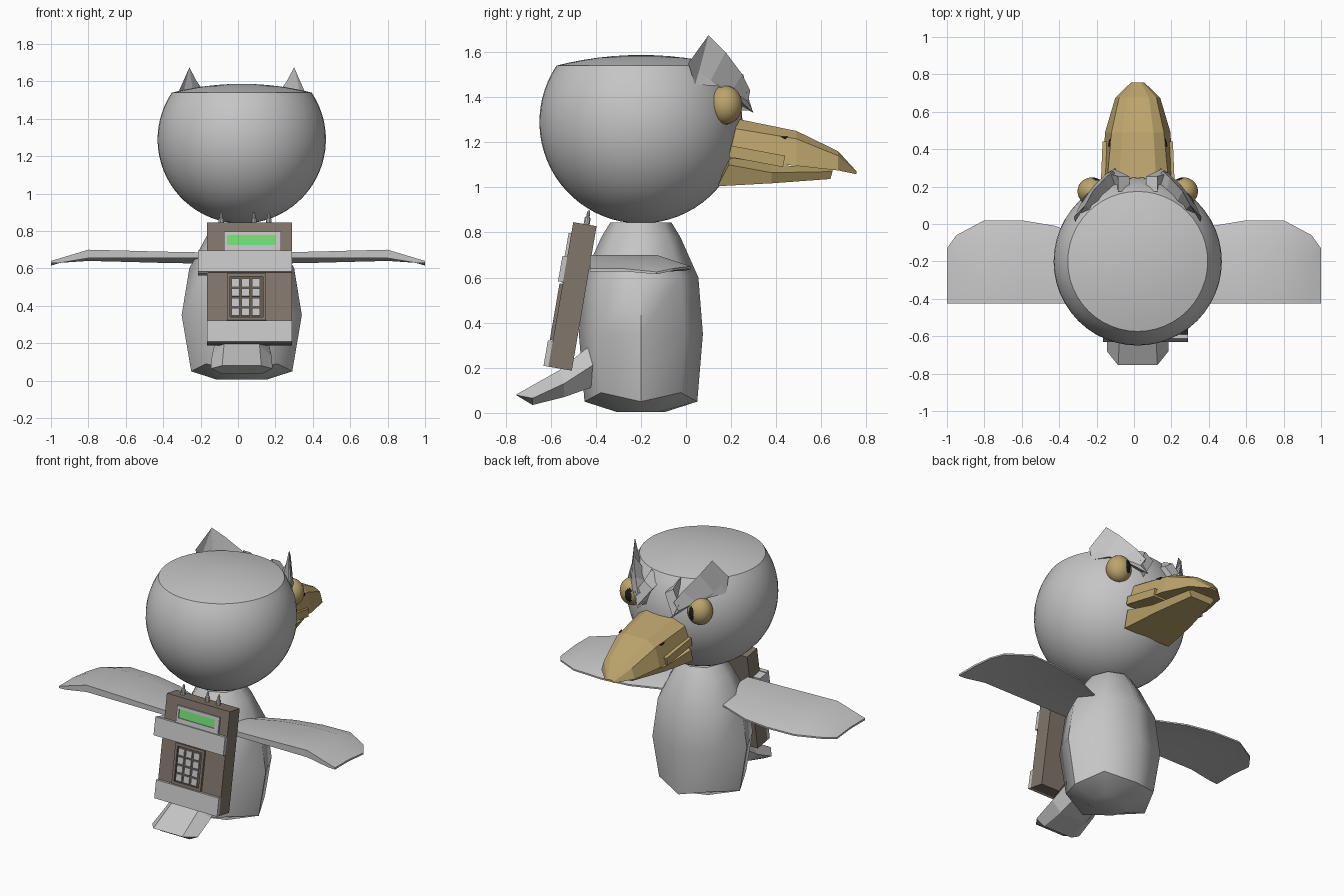
import bpy, bmesh, math
from mathutils import Vector, Matrix

if "Cube" in bpy.data.objects:
    bpy.data.objects.remove(bpy.data.objects["Cube"])

CX = 0.02  # centre line of head and body


def mat(name, r, g, b):
    m = bpy.data.materials.new(name)
    m.diffuse_color = (r, g, b, 1)
    m.use_nodes = True
    m.node_tree.nodes["Principled BSDF"].inputs["Base Color"].default_value = m.diffuse_color
    return m


GREY = mat("light grey", .56, .56, .56)
GOLD = mat("dull gold", .50, .37, .15)
BROWN = mat("grey brown", .22, .18, .145)
DARK = mat("dark brown", .13, .10, .08)
GREEN = mat("screen green", .17, .72, .18)
BLACK = mat("black", .012, .012, .012)


def finish(bm, name, *mats, smooth=None):
    bmesh.ops.recalc_face_normals(bm, faces=bm.faces)
    me = bpy.data.meshes.new(name)
    bm.to_mesh(me)
    bm.free()
    ob = bpy.data.objects.new(name, me)
    bpy.context.collection.objects.link(ob)
    for m in mats:
        me.materials.append(m)
    if smooth:
        bpy.ops.object.select_all(action='DESELECT')
        ob.select_set(True)
        bpy.context.view_layer.objects.active = ob
        bpy.ops.object.shade_smooth_by_angle(angle=math.radians(smooth))
    return ob


def loft(name, rings, m, smooth=None):
    """Skin a list of equal closed rings, capped at both ends."""
    bm = bmesh.new()
    vs = [[bm.verts.new(p) for p in r] for r in rings]
    n = len(rings[0])
    for a, b in zip(vs, vs[1:]):
        for i in range(n):
            j = (i + 1) % n
            bm.faces.new((a[i], a[j], b[j], b[i]))
    bm.faces.new(vs[0])
    bm.faces.new(vs[-1])
    return finish(bm, name, m, smooth=smooth)


def circle(c, r, z, n):
    return [(c[0] + r * math.cos(2 * math.pi * i / n),
             c[1] + r * math.sin(2 * math.pi * i / n), z) for i in range(n)]


# Head: sphere with a shallow domed lid
R, HZ = .45, 1.29
prof = []
top = math.asin(.25 / R)
for i in range(25):
    a = -math.pi / 2 + .02 + (top + math.pi / 2 - .02) * i / 24
    prof.append((R * math.cos(a), HZ + R * math.sin(a)))
for i in range(1, 7):
    t = 1 - i / 6 * .98
    prof.append((.375 * t, 1.54 + .047 * (1 - t * t)))
loft("head", [circle((CX, -.2), r, z, 48) for r, z in prof], GREY, smooth=20)

# Body: eight sided, with a wavy lower rim and flat underside
rings = []
for z, rx, ry, wave in [(.005, .13, .11, 0), (.05, .265, .25, .04), (.35, .315, .275, 0),
                        (.60, .275, .255, 0), (.78, .18, .175, 0), (.845, .13, .135, 0)]:
    rings.append([(CX + rx * 1.02 * math.cos(i * math.pi / 4), -.2 + ry * math.sin(i * math.pi / 4),
                   z + wave * (i % 2)) for i in range(8)])
loft("body", rings, GREY, smooth=48)


# Tail
def tail_ring(y, wt, ws, zt, zs, zb, dy=0):
    return [(CX - wt, y, zt), (CX + wt, y, zt), (CX + ws, y + dy, zs),
            (CX + wt, y + dy, zb), (CX - wt, y + dy, zb), (CX - ws, y + dy, zs)]


loft("tail", [tail_ring(-.40, .09, .14, .32, .22, .12), tail_ring(-.56, .095, .16, .19, .13, .07, .02),
              tail_ring(-.755, .105, .165, .08, .065, .035, .075)], GREY)

# Wings: shallow arched blades
for s, side in ((1, "right"), (-1, "left")):
    rings = []
    for x, ylead, zt, th in [(.15, -.12, .685, .03), (.42, -.01, .69, .035), (.60, .02, .695, .04),
                             (.80, .02, .70, .045), (.95, -.06, .655, .025), (1.0, -.13, .64, .012)]:
        mid = ylead - .15
        drop = .05 if x < .9 else .015
        rings.append([(s * x, -.425, zt), (s * x, mid, zt), (s * x, ylead, zt - drop),
                      (s * x, ylead, zt - drop - .01), (s * x, mid, zt - th), (s * x, -.425, zt - th)])
    loft(side + "_wing", rings, GREY, smooth=25)


# Beak: faceted upper and lower halves
def beak_ring(y, wt, wb, zt, zs, zb, back=0):
    return [(CX - wt * .6, y, zt), (CX + wt * .6, y, zt), (CX + wt, y, zs), (CX + wb, y - back, zb),
            (CX - wb, y - back, zb), (CX - wt, y, zs)]


loft("upper_beak", [beak_ring(.22, .165, .19, 1.305, 1.26, 1.13, .03),
                    beak_ring(.49, .14, .175, 1.25, 1.215, 1.095),
                    beak_ring(.675, .10, .12, 1.16, 1.14, 1.075),
                    beak_ring(.757, .025, .035, 1.07, 1.065, 1.058)], GOLD)
loft("lower_beak", [beak_ring(.19, .19, .17, 1.135, 1.10, 1.005, .05),
                    beak_ring(.38, .155, .135, 1.10, 1.065, 1.018),
                    beak_ring(.65, .095, .075, 1.085, 1.07, 1.037, .01)], GOLD)

for s, side in ((1, "right"), (-1, "left")):
    # Mouth corner strip
    loft(side + "_mouth_corner",
         [[(CX + s * x, y, z) for x, y, z in r] for r in (
             [(.10, .20, 1.185), (.198, .20, 1.185), (.198, .19, 1.135), (.10, .19, 1.135)],
             [(.10, .44, 1.14), (.188, .44, 1.14), (.188, .43, 1.09), (.10, .43, 1.09)])], GOLD)
    # Nostril plate
    loft(side + "_nostril",
         [[(CX + s * (x + d), y, z) for x, y, z in
           ((.151, .415, 1.226), (.142, .455, 1.226), (.147, .44, 1.213))] for d in (0, .008)], BLACK)

    # Eye with the pupil chosen by facing direction
    bm = bmesh.new()
    bmesh.ops.create_uvsphere(bm, u_segments=32, v_segments=24, radius=1,
                              matrix=Matrix.Rotation(math.pi / 2, 4, 'X'))
    look = Vector((-s * .25, .97, 0)).normalized()
    across = look.cross(Vector((0, 0, 1)))
    for f in bm.faces:
        d = f.calc_center_median().normalized()
        if d.dot(look) > 0 and (d.dot(across) / .30) ** 2 + (d.z / .52) ** 2 < 1:
            f.material_index = 1
    bm.transform(Matrix.Translation((CX + s * .245, .175, 1.365)) @
                 Matrix.Diagonal((.077, .074, .086, 1)))
    finish(bm, side + "_eye", GOLD, BLACK, smooth=40)

    # Brow: blade falling from a raised outer end to the beak
    stations = [
        [(.28, .10, 1.675), (.335, .01, 1.55), (.34, .04, 1.455), (.25, .07, 1.48)],
        [(.24, .175, 1.60), (.30, .11, 1.475), (.29, .14, 1.45), (.20, .10, 1.48)],
        [(.17, .25, 1.50), (.235, .205, 1.43), (.22, .20, 1.42), (.15, .16, 1.45)],
        [(.13, .285, 1.43), (.16, .275, 1.38), (.12, .30, 1.33), (.09, .20, 1.38)]]
    loft(side + "_brow", [[(CX + s * x, y, z) for x, y, z in r] for r in stations], GREY)
    # Short inner arm rising to the lid
    arm = [[(.16, .27, 1.42), (.13, .295, 1.34), (.09, .20, 1.34), (.11, .19, 1.42)],
           [(.105, .255, 1.50), (.045, .255, 1.46), (.045, .17, 1.48), (.105, .175, 1.545)]]
    loft(side + "_brow_inner", [[(CX + s * x, y, z) for x, y, z in r] for r in arm], GREY)

# Device worn on the front, built upright then leaned back
LEAN = Matrix.Translation((0, -.61, .205)) @ Matrix.Rotation(math.radians(-9.75), 4, 'X')


def block(name, x0, x1, y0, y1, z0, z1, m):
    bm = bmesh.new()
    bmesh.ops.create_cube(bm, size=1)
    bm.transform(LEAN @ Matrix.Translation(((x0 + x1) / 2, (y0 + y1) / 2, (z0 + z1) / 2)) @
                 Matrix.Diagonal((x1 - x0, y1 - y0, z1 - z0, 1)))
    return finish(bm, name, m)


block("device_case", -.165, .29, 0, .105, 0, .65, BROWN)
block("lower_strap", -.165, .29, -.022, .002, .0, .115, GREY)
block("upper_strap", -.215, .29, -.022, .002, .38, .495, GREY)
block("strap_end", -.215, -.163, -.005, .07, .375, .49, GREY)

# Screen with frame bars
block("screen", -.062, .203, -.006, .002, .525, .58, GREEN)
block("screen_frame_top", -.075, .23, -.012, .002, .58, .60, GREY)
block("screen_frame_bottom", -.075, .23, -.012, .002, .495, .525, GREY)
block("screen_frame_left", -.075, -.06, -.012, .002, .52, .585, GREY)
block("screen_frame_right", .20, .23, -.012, .002, .52, .585, GREY)

# Keypad with raised rim and a grid of keys
block("keypad_panel", -.055, .147, -.004, .002, .12, .37, DARK)
for n, a in (("left", -.06), ("right", .133)):
    block("keypad_rim_" + n, a, a + .017, -.014, .002, .118, .372, BROWN)
for n, a in (("bottom", .118), ("top", .355)):
    block("keypad_rim_" + n, -.06, .15, -.014, .002, a, a + .017, BROWN)
for i in range(3):
    for j in range(4):
        x, z = -.035 + .055 * i, .142 + .053 * j
        block("key", x, x + .042, -.012, .002, z, z + .043, GREY)

# Three small plugs on top
for x in (-.09, .085, .165):
    ob = loft("plug", [circle((x, .06), r, z, 10) for r, z in
                       [(.014, .645), (.014, .68), (.008, .685), (.008, .70), (.003, .715)]], GREY, smooth=30)
    ob.data.transform(LEAN)
